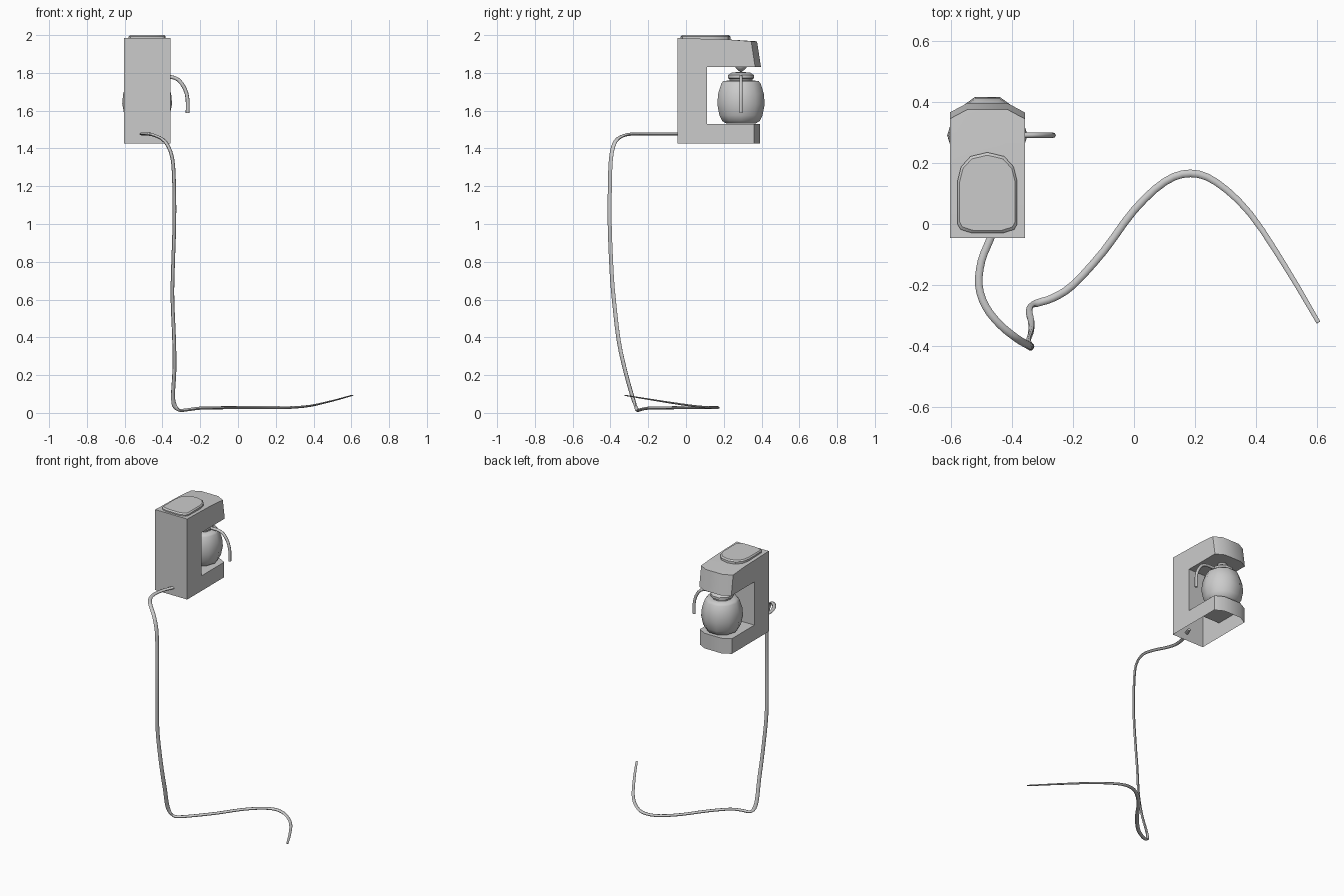
import bpy, bmesh, math
from mathutils import Vector

if "Cube" in bpy.data.objects:
    bpy.data.objects.remove(bpy.data.objects["Cube"])

CX, PY = -0.481, 0.291          # machine centre line, pot centre


def finish(name, bm, angle=40):
    bmesh.ops.recalc_face_normals(bm, faces=bm.faces)
    me = bpy.data.meshes.new(name)
    bm.to_mesh(me)
    bm.free()
    ob = bpy.data.objects.new(name, me)
    bpy.context.collection.objects.link(ob)
    bpy.ops.object.select_all(action='DESELECT')
    ob.select_set(True)
    bpy.context.view_layer.objects.active = ob
    bpy.ops.object.shade_smooth_by_angle(angle=math.radians(angle))
    return ob


def loft(name, rings, angle=40, skip=(), caps=True):
    """Join equal-length closed rings; skip lists edge columns left open."""
    bm = bmesh.new()
    vs = [[bm.verts.new(p) for p in r] for r in rings]
    n = len(vs[0])
    for a, b in zip(vs, vs[1:]):
        for i in range(n):
            if i not in skip:
                j = (i + 1) % n
                bm.faces.new((a[i], a[j], b[j], b[i]))
    if caps:
        bm.faces.new(vs[0])
        bm.faces.new(vs[-1])
    return finish(name, bm, angle)


def turned(name, profile, n=10):
    """Stack of n-sided rings around the pot axis."""
    return loft(name, [[(CX + r * math.cos(2 * math.pi * i / n),
                         PY + r * math.sin(2 * math.pi * i / n), z)
                        for i in range(n)] for r, z in profile], 45)


def spline(pts, steps):
    """Catmull-Rom samples through the points."""
    p = [Vector(q) for q in pts]
    p = [2 * p[0] - p[1]] + p + [2 * p[-1] - p[-2]]
    out = []
    for a, b, c, d in zip(p, p[1:], p[2:], p[3:]):
        for k in range(steps):
            t = k / steps
            out.append(0.5 * (2 * b + (c - a) * t + (2 * a - 5 * b + 4 * c - d) * t * t
                              + (3 * b - a - 3 * c + d) * t ** 3))
    return out + [p[-2]]


def sweep(name, path, width, height, side, n=8, follow=True):
    """Elliptical tube; stays flat to the floor where the path is level."""
    rings, side, up = [], Vector(side), Vector((0, 0, 1))
    for i, p in enumerate(path):
        t = (path[min(i + 1, len(path) - 1)] - path[max(i - 1, 0)]).normalized()
        side = (side - t * side.dot(t)).normalized()
        if follow:
            h = t.cross(up)
            w = min(1, h.length_squared)
            if h.dot(side) < 0:
                h = -h
            side = (side * (1 - w) + h.normalized() * w).normalized()
        nor = side.cross(t)
        f = i / (len(path) - 1)
        rings.append([p + side * width(f) * math.cos(2 * math.pi * k / n)
                      + nor * height(f) * math.sin(2 * math.pi * k / n) for k in range(n)])
    return loft(name, rings, 60)


# C-shaped housing with a bowed front and an open underside
rings = []
for dx, d in ((-0.123, -0.031), (-0.065, 0), (0.065, 0), (0.123, -0.031)):
    prof = [(-0.046, 1.425), (0.391 + d, 1.425), (0.391 + d, 1.53), (0.112, 1.53),
            (0.112, 1.83), (0.397 + d, 1.83), (0.376 + d, 1.967), (0.22, 1.977), (-0.046, 1.984)]
    rings.append([(CX + dx, y, z) for y, z in prof])
loft("housing", rings, 35, skip=(0,))

# water tank lid on top
half = [(0.05, -0.03), (0.088, -0.018), (0.098, 0.0), (0.098, 0.14),
        (0.086, 0.188), (0.055, 0.222)]
outline = half + [(0, 0.235)] + [(-x, y) for x, y in reversed(half)]
loft("tank_lid", [[(CX + x * s, 0.1 + (y - 0.1) * s, z) for x, y in outline]
                  for s, z in ((1, 1.97), (1, 1.992), (0.93, 2.0))], 30)

# drip spout under the head
turned("drip_spout", [(0.032, 1.832), (0.028, 1.824), (0.006, 1.806)])

# glass pot with collar and lid
turned("pot", [(0.08, 1.531), (0.104, 1.545), (0.12, 1.575), (0.132, 1.635),
               (0.127, 1.69), (0.109, 1.745), (0.098, 1.757), (0.06, 1.76)])
turned("pot_collar", [(0.062, 1.755), (0.065, 1.768), (0.073, 1.772), (0.073, 1.788),
                      (0.05, 1.802), (0.02, 1.804)])

# pot handle
handle = spline([(-0.43, PY, 1.778), (-0.36, PY, 1.779), (-0.315, PY, 1.763),
                 (-0.281, PY, 1.715), (-0.267, PY, 1.66), (-0.267, PY, 1.588)], 2)
sweep("pot_handle", handle, lambda f: 0.009, lambda f: 0.010, (0, 1, 0), 8, False)

# power cord: out of the back, down, across the floor
cord = spline([(-0.455, 0.0, 1.477), (-0.472, -0.05, 1.477), (-0.5, -0.12, 1.477),
               (-0.509, -0.2, 1.477), (-0.487, -0.27, 1.477), (-0.44, -0.33, 1.468),
               (-0.385, -0.375, 1.435), (-0.348, -0.397, 1.35), (-0.338, -0.403, 1.2),
               (-0.337, -0.404, 1.0), (-0.345, -0.394, 0.75), (-0.347, -0.382, 0.6),
               (-0.338, -0.356, 0.38), (-0.337, -0.321, 0.22), (-0.344, -0.288, 0.1),
               (-0.337, -0.268, 0.04), (-0.31, -0.257, 0.014), (-0.265, -0.242, 0.017),
               (-0.2, -0.2, 0.025), (-0.1, -0.09, 0.027), (0.0, 0.045, 0.028),
               (0.1, 0.138, 0.028), (0.185, 0.166, 0.028), (0.27, 0.137, 0.028),
               (0.38, 0.035, 0.037), (0.5, -0.145, 0.064), (0.605, -0.323, 0.093)], 3)
taper = lambda r, end: (lambda f: r if f < 0.85 else r + (end - r) * (f - 0.85) / 0.15)
sweep("power_cord", cord, taper(0.0125, 0.007), taper(0.008, 0.003), (1, 0, 0))
